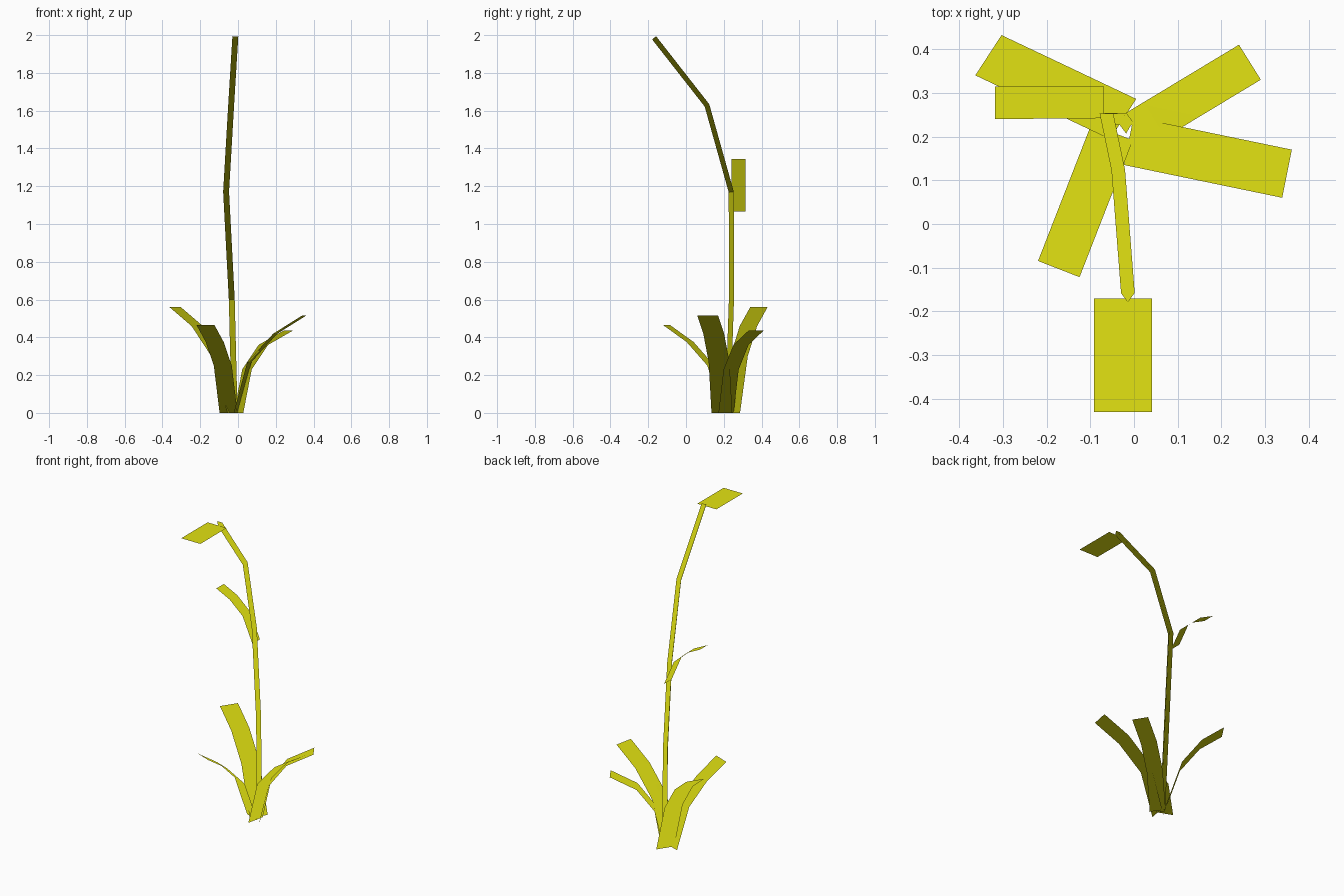
import bpy
import bmesh
from math import sin, cos, pi
from mathutils import Vector

cube = bpy.data.objects.get("Cube")
if cube:
    bpy.data.objects.remove(cube, do_unlink=True)

# One leaf colour for the whole plant
green = bpy.data.materials.new("yellow_green")
color = (0.77, 0.77, 0.006, 1)
green.use_nodes = True
green.diffuse_color = color
green.node_tree.nodes["Principled BSDF"].inputs["Base Color"].default_value = color


def finish(name, bm, leans):
    """Make the object; foliage normals point up, tipped a hair against each face's lean."""
    mesh = bpy.data.meshes.new(name)
    bm.to_mesh(mesh)
    bm.free()
    mesh.materials.append(green)
    normals = []
    for face, lean in zip(mesh.polygons, leans):
        flat = Vector((lean[0], lean[1], 0)).normalized()
        up = (Vector((0, 0, 1)) - 0.01 * flat).normalized()
        normals += [up] * face.loop_total
    mesh.normals_split_custom_set(normals)
    obj = bpy.data.objects.new(name, mesh)
    bpy.context.collection.objects.link(obj)
    return obj


def leaf(name, base, tip, across, path):
    """Bent strip from base to tip; path holds (fraction outward, height)."""
    bm = bmesh.new()
    base, tip, half = Vector(base), Vector(tip), Vector(across) / 2
    rows = []
    for t, z in path:
        mid = base.lerp(tip, t)
        rows.append([bm.verts.new((*(mid + s * half), z)) for s in (-1, 1)])
    for a, b in zip(rows, rows[1:]):
        bm.faces.new((a[0], a[1], b[1], b[0]))
    bm.normal_update()
    if sum(f.normal.z for f in bm.faces) < 0:
        bmesh.ops.reverse_faces(bm, faces=bm.faces[:])
    return finish(name, bm, [tip - base] * len(bm.faces))


def stem(name, points, radius):
    """Three-sided tube along the points, one edge facing forward."""
    bm = bmesh.new()
    pts = [Vector(p) for p in points]
    rings, leans = [], []
    for i, p in enumerate(pts):
        ahead = (pts[min(i + 1, len(pts) - 1)] - p).normalized()
        behind = (p - pts[max(i - 1, 0)]).normalized()
        tangent = (ahead + behind).normalized()
        if i == 0:
            tangent = Vector((0, 0, 1))
        back = tangent.cross(Vector((1, 0, 0))).normalized()
        side = back.cross(tangent)
        rings.append([bm.verts.new(p + radius * (side * sin(a) - back * cos(a)))
                      for a in (k * 2 * pi / 3 for k in range(3))])
    for i, (a, b) in enumerate(zip(rings, rings[1:])):
        for k in range(3):
            n = (k + 1) % 3
            bm.faces.new((a[k], a[n], b[n], b[k]))
            leans.append(pts[i + 1] - pts[i])
    for ring in (rings[0], rings[-1]):
        bm.faces.new(ring)
        leans.append(leans[-1])
    bmesh.ops.recalc_face_normals(bm, faces=bm.faces[:])
    return finish(name, bm, leans)


# Bending stem
stem("stem", [(-0.018, 0.225, 0), (-0.033, 0.245, 0.6), (-0.063, 0.244, 1.17),
              (-0.036, 0.115, 1.63), (-0.014, -0.165, 1.988)], 0.018)

# Flat flower head hanging forward from the stem top
leaf("flower_head", (-0.025, -0.17), (-0.025, -0.43), (0.132, 0),
     [(0, 1.975), (1, 1.975)])

# Small leaf partway up the stem
leaf("stem_leaf", (-0.07, 0.279), (-0.318, 0.277), (0, 0.074),
     [(0, 1.065), (0.27, 1.22), (0.63, 1.30), (1, 1.345)])

# Ring of leaves at the base
leaf("base_leaf_back_right", (-0.025, 0.24), (-0.333, 0.386), (0.06, 0.092),
     [(0, 0), (0.28, 0.3), (0.62, 0.46), (1, 0.56)])
leaf("base_leaf_front_right", (-0.05, 0.21), (-0.172, -0.103), (0.095, -0.037),
     [(0, 0), (0.25, 0.25), (0.6, 0.375), (1, 0.465)])
leaf("base_leaf_left", (-0.012, 0.19), (0.35, 0.115), (0.022, 0.11),
     [(0, 0), (0.2, 0.27), (0.58, 0.42), (1, 0.515)])
leaf("base_leaf_back_left", (0.003, 0.212), (0.265, 0.37), (0.05, -0.08),
     [(0, 0), (0.17, 0.23), (0.5, 0.36), (1, 0.435)])
